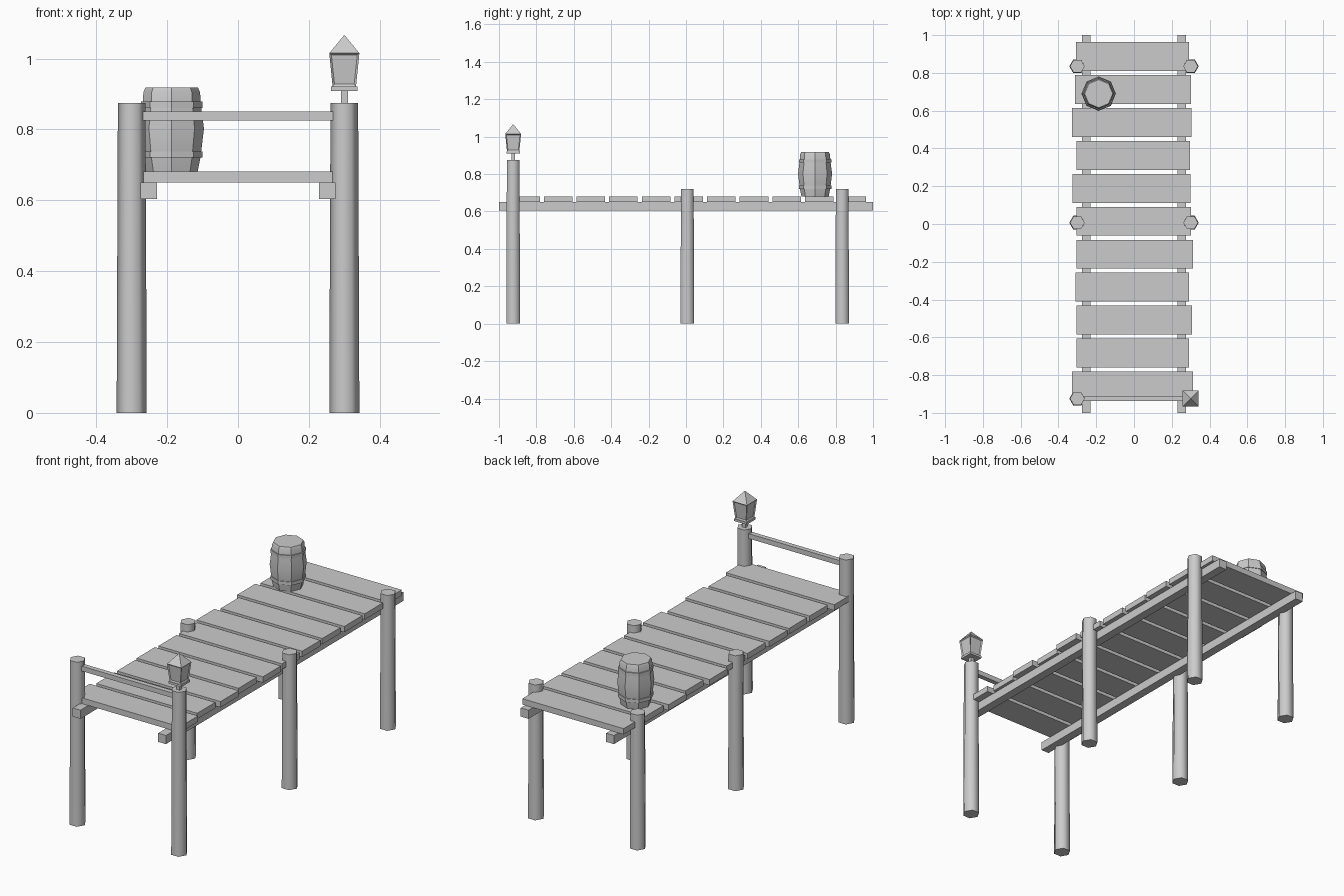
import bpy, bmesh, math

if "Cube" in bpy.data.objects:
    bpy.data.objects.remove(bpy.data.objects["Cube"], do_unlink=True)

# Single plain grey material
GREY = (0.6, 0.6, 0.6, 1.0)
mat = bpy.data.materials.new("plain_grey")
mat.use_nodes = True
mat.diffuse_color = GREY
bsdf = next(n for n in mat.node_tree.nodes if n.type == 'BSDF_PRINCIPLED')
bsdf.inputs["Base Color"].default_value = GREY


def finish(name, bm, smooth_angle=None):
    bmesh.ops.recalc_face_normals(bm, faces=bm.faces)
    mesh = bpy.data.meshes.new(name)
    bm.to_mesh(mesh)
    bm.free()
    mesh.materials.append(mat)
    obj = bpy.data.objects.new(name, mesh)
    bpy.context.collection.objects.link(obj)
    if smooth_angle:
        bpy.ops.object.select_all(action='DESELECT')
        obj.select_set(True)
        bpy.context.view_layer.objects.active = obj
        bpy.ops.object.shade_smooth_by_angle(angle=math.radians(smooth_angle))
    return obj


def box(name, x, y, z):
    """Box from (min, max) pairs on each axis."""
    bm = bmesh.new()
    bmesh.ops.create_cube(bm, size=1)
    for v in bm.verts:
        for i, (lo, hi) in enumerate((x, y, z)):
            v.co[i] = lo if v.co[i] < 0 else hi
    return finish(name, bm)


def turned(cx, cy, profile, sides, turn=0.0):
    """Closed faceted solid of revolution from (radius, height) points."""
    bm = bmesh.new()
    rings = []
    for r, z in profile:
        ring = []
        for i in range(sides):
            a = turn + math.tau * i / sides
            ring.append(bm.verts.new((cx + r * math.cos(a), cy + r * math.sin(a), z)))
        rings.append(ring)
    walls = []
    for low, high in zip(rings, rings[1:]):
        for i in range(sides):
            j = (i + 1) % sides
            walls.append(bm.faces.new((low[i], low[j], high[j], high[i])))
    bm.faces.new(rings[0][::-1])
    bm.faces.new(rings[-1])
    return bm, walls


# Support posts: six tapered hexagonal piles, the front pair taller
POST_X = 0.30
FRONT_Y = -0.924
for row, y, top in (("front", FRONT_Y, 0.875), ("middle", 0.007, 0.72), ("back", 0.835, 0.72)):
    for side, s in (("left", 1), ("right", -1)):
        bm, _ = turned(s * POST_X, y, [(0.0425, 0), (0.039, top)], 6)
        finish(f"{row}_{side}_post", bm, 65)

# Long beams under the deck
for side, s in (("left", 1), ("right", -1)):
    edges = sorted((s * 0.229, s * 0.275))
    box(f"{side}_beam", edges, (-1, 1), (0.604, 0.65))

# Deck planks, back to front, with uneven ends
plank_ends = [(-0.307, 0.291), (-0.312, 0.302), (-0.328, 0.304), (-0.304, 0.296),
              (-0.325, 0.300), (-0.304, 0.302), (-0.304, 0.312), (-0.310, 0.291),
              (-0.304, 0.307), (-0.304, 0.291), (-0.328, 0.312)]
for i, ends in enumerate(plank_ends):
    y = 0.887 - 0.1745 * i
    box(f"plank_{i + 1}", ends, (y - 0.0765, y + 0.0765), (0.65, 0.681))

# Handrail between the front posts
box("front_rail", (-POST_X, POST_X), (FRONT_Y - 0.013, FRONT_Y + 0.013), (0.825, 0.851))

# Barrel with two hoops
BX, BY = -0.187, 0.69
bm, _ = turned(BX, BY, [(0.073, 0.681), (0.081, 0.72), (0.091, 0.802),
                        (0.082, 0.872), (0.080, 0.905), (0.074, 0.918)], 8)
finish("barrel", bm, 30)
for name, z in (("lower_hoop", 0.72), ("upper_hoop", 0.861)):
    bm, _ = turned(BX, BY, [(0.087, z), (0.087, z + 0.018)], 8)
    finish(f"barrel_{name}", bm)

# Lantern on the front left post
R2 = math.sqrt(2)


def square(name, profile, panel=None):
    """Square turned solid from (half width, height), with optional sunk sides."""
    bm, walls = turned(POST_X, FRONT_Y, [(w * R2, z) for w, z in profile], 4, math.pi / 4)
    if panel:
        bmesh.ops.recalc_face_normals(bm, faces=bm.faces)
        bmesh.ops.inset_individual(bm, faces=walls, thickness=panel, depth=-0.005)
    finish(name, bm)


square("lantern_stem", [(0.010, 0.87), (0.010, 0.912)])
square("lantern_base", [(0.037, 0.909), (0.037, 0.921)])
square("lantern_body", [(0.033, 0.921), (0.0425, 1.015)], panel=0.008)
square("lantern_roof", [(0.0425, 1.015), (0.0005, 1.066)])
